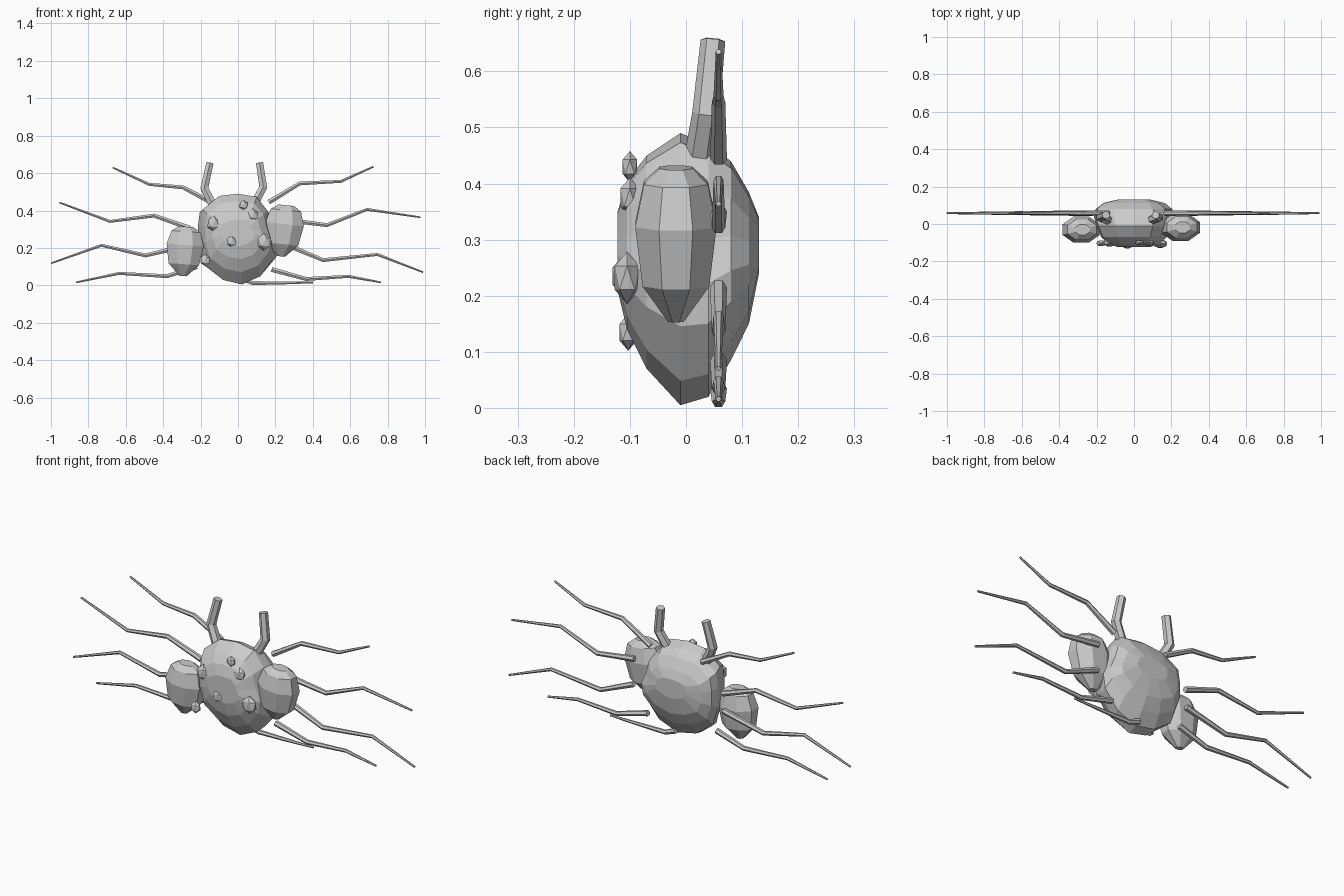
import bpy, bmesh, math
from mathutils import Vector, Matrix

if "Cube" in bpy.data.objects:
    bpy.data.objects.remove(bpy.data.objects["Cube"])

grey = bpy.data.materials.new("plain_grey")
grey.diffuse_color = (0.6, 0.6, 0.6, 1)
grey.use_nodes = True
grey.node_tree.nodes["Principled BSDF"].inputs["Base Color"].default_value = grey.diffuse_color


def finish(name, bm):
    bmesh.ops.recalc_face_normals(bm, faces=bm.faces)
    me = bpy.data.meshes.new(name)
    bm.to_mesh(me)
    bm.free()
    me.materials.append(grey)
    ob = bpy.data.objects.new(name, me)
    bpy.context.collection.objects.link(ob)
    return ob


def skin(name, rings):
    """Bridge equal-length rings of points and cap both ends."""
    bm = bmesh.new()
    vs = [[bm.verts.new(p) for p in r] for r in rings]
    n = len(vs[0])
    for a, b in zip(vs, vs[1:]):
        for i in range(n):
            j = (i + 1) % n
            bm.faces.new((a[i], a[j], b[j], b[i]))
    bm.faces.new(vs[0])
    bm.faces.new(vs[-1])
    return finish(name, bm)


def tube(name, pts, radii, sides=6):
    """Tapered faceted tube through a list of points."""
    pts = [Vector(p) for p in pts]
    rings = []
    for i, p in enumerate(pts):
        t = (pts[min(i + 1, len(pts) - 1)] - pts[max(i - 1, 0)]).normalized()
        u = Vector((0, 1, 0))
        u = (u - t * u.dot(t)).normalized()
        v = t.cross(u)
        rings.append([p + radii[i] * (u * math.cos(a) + v * math.sin(a))
                      for a in (math.tau * k / sides for k in range(sides))])
    return skin(name, rings)


# Body: one faceted outline, scaled in rings from front to back
outline = [(0, 1), (.5, .93), (.78, .62), (.87, .25), (1, -.1), (.95, -.42),
           (.6, -.82), (.1, -1), (-.4, -.9), (-.85, -.6), (-1, -.15),
           (-1, .3), (-.95, .65), (-.5, .95)]
# y, half width, bottom, top
sections = [(-.122, .09, .21, .35), (-.105, .135, .14, .405),
            (-.07, .175, .07, .45), (-.01, .2, .005, .49),
            (.04, .215, .02, .47), (.08, .205, .085, .44),
            (.112, .165, .15, .385), (.13, .09, .24, .34)]
skin("body", [[(ux * w, y, (lo + hi) / 2 + uz * (hi - lo) / 2)
               for ux, uz in outline] for y, w, lo, hi in sections])

# Side eyes: stacked eight-sided rings, slightly tilted
eye_profile = [(-.138, .022), (-.072, .092), (.035, .112), (.11, .088), (.137, .045)]


def eye(name, centre, tilt, s):
    m = Matrix.Translation(centre) @ Matrix.Rotation(tilt, 4, 'Y')
    rings = []
    for z, r in eye_profile:
        rings.append([m @ Vector((s * r * math.cos(a), s * .7 * r * math.sin(a), s * z))
                      for a in (math.tau * (k + .5) / 8 for k in range(8))])
    skin(name, rings)


eye("right_eye", (.245, -.018, .292), math.radians(6), 1.0)
eye("left_eye", (-.285, -.03, .182), math.radians(4), .96)

# Warts on the face: x, y, z, radius
warts = [(-.13, -.1, .33, .043), (.03, -.1, .43, .028), (.08, -.1, .375, .036),
         (-.035, -.115, .235, .034), (.14, -.105, .232, .047), (-.175, -.103, .135, .033)]
for k, (x, y, z, r) in enumerate(warts):
    bm = bmesh.new()
    bmesh.ops.create_icosphere(bm, subdivisions=1, radius=r)
    bmesh.ops.transform(bm, matrix=Matrix.Translation((x, y, z)) @ Matrix.Diagonal((.9, .55, 1, 1)),
                        verts=bm.verts)
    finish(f"wart_{k + 1}", bm)

# Antennae
for side, path in (("right", [(.085, .43), (.135, .525), (.115, .655)]),
                   ("left", [(-.135, .43), (-.18, .52), (-.15, .655)])):
    tube(side + "_antenna", [(x, y, z) for (x, z), y in zip(path, (.02, .035, .048))],
         (.026, .024, .022))

# Thin jointed legs, from base to tip (x, z)
legs = {
    "right_leg_1": [(.165, .445), (.33, .545), (.55, .556), (.725, .635)],
    "right_leg_2": [(.26, .35), (.475, .322), (.69, .406), (.975, .364)],
    "right_leg_3": [(.265, .215), (.455, .135), (.745, .165), (.99, .07)],
    "right_leg_4": [(.18, .085), (.365, .034), (.59, .048), (.765, .016)],
    "left_leg_1": [(-.135, .44), (-.295, .524), (-.475, .54), (-.67, .63)],
    "left_leg_2": [(-.255, .305), (-.45, .373), (-.685, .342), (-.955, .443)],
    "left_leg_3": [(-.26, .215), (-.495, .16), (-.73, .214), (-1, .118)],
    "left_leg_4": [(-.22, .1), (-.38, .049), (-.635, .064), (-.865, .016)],
    "short_leg": [(.02, .035), (.08, .012), (.24, .013), (.4, .015)],
}
for name, path in legs.items():
    tube(name, [(x, .058, z) for x, z in path], (.015, .012, .009, .005))
